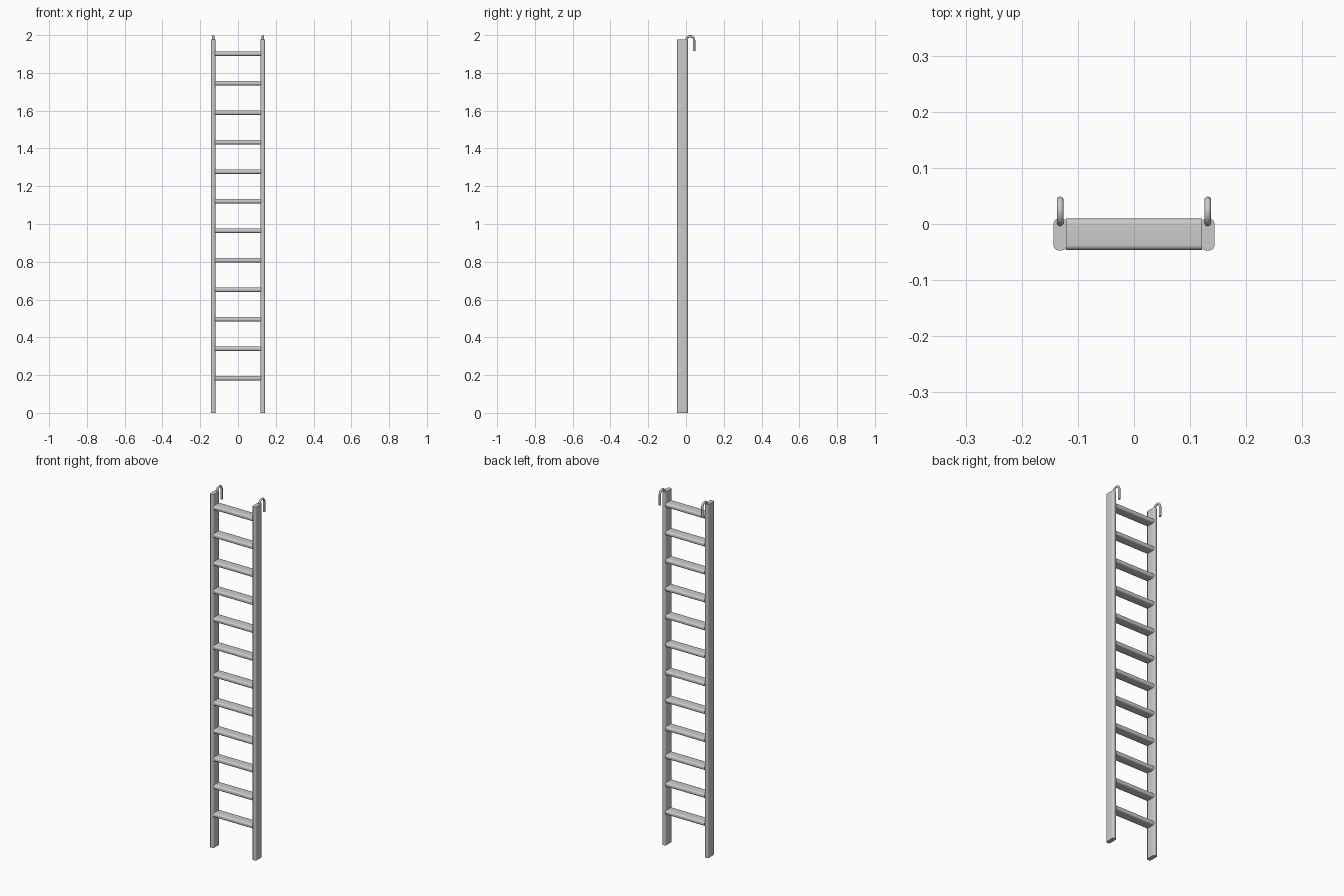
import bpy, bmesh, math
from mathutils import Vector

if "Cube" in bpy.data.objects:
    bpy.data.objects.remove(bpy.data.objects["Cube"])

RAIL_X, DEPTH_Y, DEPTH = 0.1315, -0.0185, 0.057


def rounded_profile(w, d, r, n=6):
    """Outline of a rounded rectangle, w by d with corner radius r."""
    pts = []
    for k, (sx, sy) in enumerate([(1, 1), (-1, 1), (-1, -1), (1, -1)]):
        for i in range(n + 1):
            a = (k + i / n) * math.pi / 2
            pts.append((sx * (w / 2 - r) + r * math.cos(a),
                        sy * (d / 2 - r) + r * math.sin(a)))
    return pts


def finish(obj):
    bpy.ops.object.select_all(action='DESELECT')
    obj.select_set(True)
    bpy.context.view_layer.objects.active = obj
    bpy.ops.object.shade_smooth_by_angle(angle=math.radians(35))


def extruded(name, points, direction):
    """Extrude a closed outline of 3D points along a direction."""
    bm = bmesh.new()
    face = bm.faces.new([bm.verts.new(p) for p in points])
    res = bmesh.ops.extrude_face_region(bm, geom=[face], use_keep_orig=True)
    verts = [g for g in res['geom'] if isinstance(g, bmesh.types.BMVert)]
    bmesh.ops.translate(bm, verts=verts, vec=Vector(direction))
    bmesh.ops.recalc_face_normals(bm, faces=bm.faces)
    mesh = bpy.data.meshes.new(name)
    bm.to_mesh(mesh)
    bm.free()
    obj = bpy.data.objects.new(name, mesh)
    bpy.context.collection.objects.link(obj)
    finish(obj)
    return obj


def hook(name, x):
    """Bent rod rising from the rail and turning down behind it."""
    r, y0, zc = 0.0205, 0.002, 1.9735
    path = [(x, y0, 1.955)]
    for i in range(17):
        a = math.pi * (1 - i / 16)
        path.append((x, y0 + r + r * math.cos(a), zc + r * math.sin(a)))
    path.append((x, y0 + 2 * r, 1.915))
    cu = bpy.data.curves.new(name, 'CURVE')
    cu.dimensions = '3D'
    cu.bevel_depth = 0.006
    cu.bevel_resolution = 4
    cu.use_fill_caps = True
    sp = cu.splines.new('POLY')
    sp.points.add(len(path) - 1)
    for p, co in zip(sp.points, path):
        p.co = (*co, 1)
    bpy.context.collection.objects.link(bpy.data.objects.new(name, cu))


# Side rails and their hooks
for side, s in (("left", -1), ("right", 1)):
    outline = [(s * RAIL_X + u, DEPTH_Y + v, 0)
               for u, v in rounded_profile(0.0235, DEPTH, 0.009)]
    extruded(side + "_rail", outline, (0, 0, 1.977))
    hook(side + "_hook", s * RAIL_X)

# Rungs: flat oval bars between the rails
for i in range(12):
    z = 0.184 + i * 0.1562
    outline = [(-0.121, DEPTH_Y + v, z + u)
               for u, v in rounded_profile(0.0235, DEPTH - 0.001, 0.009)]
    extruded(f"rung_{i + 1}", outline, (0.242, 0, 0))
